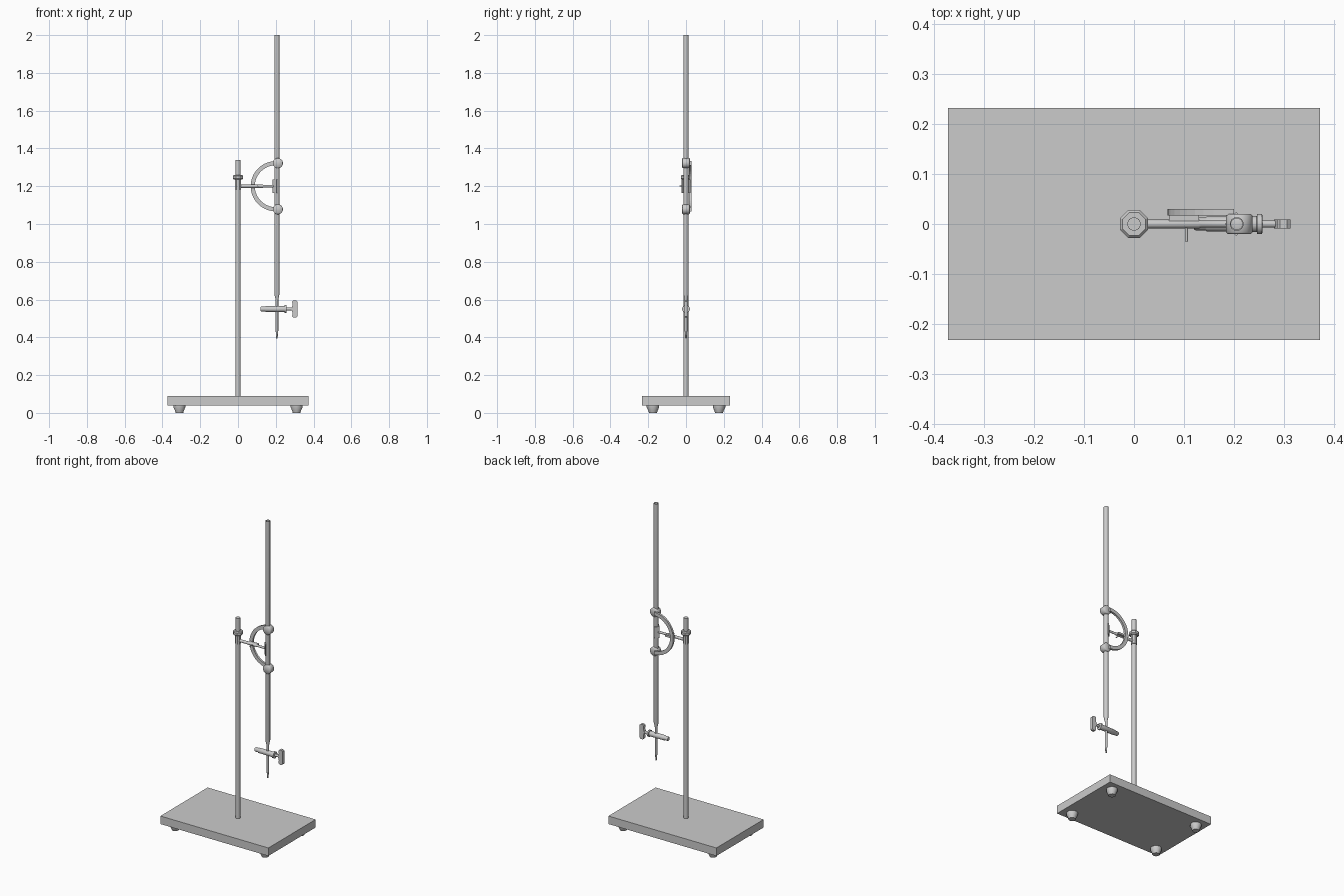
import bpy, bmesh, math
from mathutils import Vector, Matrix

if "Cube" in bpy.data.objects:
    bpy.data.objects.remove(bpy.data.objects["Cube"])


def finish(name, bm, smooth=False):
    bmesh.ops.recalc_face_normals(bm, faces=bm.faces[:])
    me = bpy.data.meshes.new(name)
    bm.to_mesh(me)
    bm.free()
    ob = bpy.data.objects.new(name, me)
    bpy.context.collection.objects.link(ob)
    if smooth:
        bpy.context.view_layer.objects.active = ob
        ob.select_set(True)
        bpy.ops.object.shade_smooth_by_angle(angle=math.radians(50))
        ob.select_set(False)
    return ob


def box(name, lo, hi):
    lo, hi = Vector(lo), Vector(hi)
    bm = bmesh.new()
    bmesh.ops.create_cube(bm, size=1, matrix=Matrix.Translation((lo + hi) / 2)
                          @ Matrix.Diagonal((hi - lo).to_4d()))
    return finish(name, bm)


def lathe(name, origin, axis, profile, n=12, smooth=True):
    """Turn (radius, distance) points around an axis; ends are capped."""
    bm = bmesh.new()
    rot = Vector((0, 0, 1)).rotation_difference(Vector(axis))
    rings = []
    for r, h in profile:
        ring = []
        for i in range(n):
            a = 2 * math.pi * (i + 0.5) / n
            p = Vector((r * math.cos(a), r * math.sin(a), h))
            ring.append(bm.verts.new(rot @ p + Vector(origin)))
        rings.append(ring)
    for a, b in zip(rings, rings[1:]):
        for i in range(n):
            j = (i + 1) % n
            bm.faces.new((a[i], a[j], b[j], b[i]))
    bm.faces.new(rings[0])
    bm.faces.new(rings[-1])
    return finish(name, bm, smooth)


def prism(name, pts, to3d, d0, d1):
    """Extrude a flat outline between two depths."""
    bm = bmesh.new()
    a = [bm.verts.new(to3d(u, v, d0)) for u, v in pts]
    b = [bm.verts.new(to3d(u, v, d1)) for u, v in pts]
    bm.faces.new(a)
    bm.faces.new(b)
    for i in range(len(pts)):
        j = (i + 1) % len(pts)
        bm.faces.new((a[i], a[j], b[j], b[i]))
    return finish(name, bm)


TX, AZ, CZ = 0.206, 1.2, 0.55   # tube x, arm height, stopcock height
X, Y, Z = (1, 0, 0), (0, 1, 0), (0, 0, 1)

# base plate and feet
box("base_plate", (-0.373, -0.233, 0.04), (0.373, 0.233, 0.09))
for sx in (-1, 1):
    for sy in (-1, 1):
        lathe("rubber_foot", (sx * 0.31, sy * 0.175, 0), Z,
              [(0.021, 0), (0.024, 0.01), (0.033, 0.03), (0.033, 0.041)], 10)

# upright rod with its clamp collar
lathe("support_rod", (0, 0, 0), Z, [(0.0135, 0.085), (0.0135, 1.34)], 12)
lathe("clamp_sleeve", (0, 0, 0), Z, [(0.0175, 1.18), (0.0175, 1.24)], 8, False)
lathe("clamp_collar", (0, 0, 0), Z,
      [(0.025, 1.236), (0.03, 1.241), (0.03, 1.255), (0.025, 1.26)], 8, False)

# horizontal arm with jaw holder
lathe("clamp_arm", (0, 0, AZ), X,
      [(0.009, 0.01), (0.009, 0.13), (0.007, 0.135), (0.007, 0.19)], 10)
lathe("arm_pivot_pin", (0.105, 0, AZ), Y, [(0.003, -0.035), (0.003, 0.02)], 8)
box("ring_link", (0.07, 0.006, AZ - 0.006), (0.13, 0.02, AZ + 0.006))

# V-shaped jaw behind the tube
prism("jaw", [(0.182, 0), (0.205, -0.024), (0.209, -0.02), (0.189, 0),
              (0.209, 0.02), (0.205, 0.024)],
      lambda u, v, d: (u, v, d), AZ - 0.035, AZ + 0.035)

# half ring
arc = []
steps = 20
for r, order in ((0.133, range(steps + 1)), (0.111, range(steps, -1, -1))):
    for k in order:
        a = math.pi * (0.5 + k / steps)
        arc.append((0.2 + r * math.cos(a), AZ + r * math.sin(a)))
prism("half_ring", arc, lambda u, v, d: (u, d, v), 0.017, 0.03)

# round grips at the ring ends
for s in (-1, 1):
    lathe("tube_grip", (0.211, 0, AZ + s * 0.122), Y,
          [(0.024, -0.02), (0.027, -0.017), (0.027, 0.017), (0.024, 0.02)], 16)

# glass tube, open at the top, tapering to the tip
lathe("burette_tube", (TX, 0, 0), Z,
      [(0.004, 0.395), (0.0065, 0.43), (0.0075, 0.435), (0.0075, 0.6),
       (0.014, 0.63), (0.014, 2.0), (0.0115, 2.0), (0.0115, 0.64)], 12)

# stopcock
lathe("stopcock_body", (0, 0, CZ), X,
      [(0.011, 0.12), (0.013, 0.123), (0.013, 0.143), (0.0155, 0.146),
       (0.0165, 0.246), (0.021, 0.247), (0.021, 0.257), (0.0075, 0.258),
       (0.0075, 0.292)], 12)
prism("stopcock_handle",
      [(0.281, 0), (0.288, 0.018), (0.287, 0.04), (0.293, 0.046),
       (0.307, 0.046), (0.314, 0.04), (0.314, -0.04), (0.307, -0.046),
       (0.293, -0.046), (0.287, -0.04), (0.288, -0.018)],
      lambda u, v, d: (u, d, CZ + v), -0.009, 0.009)
